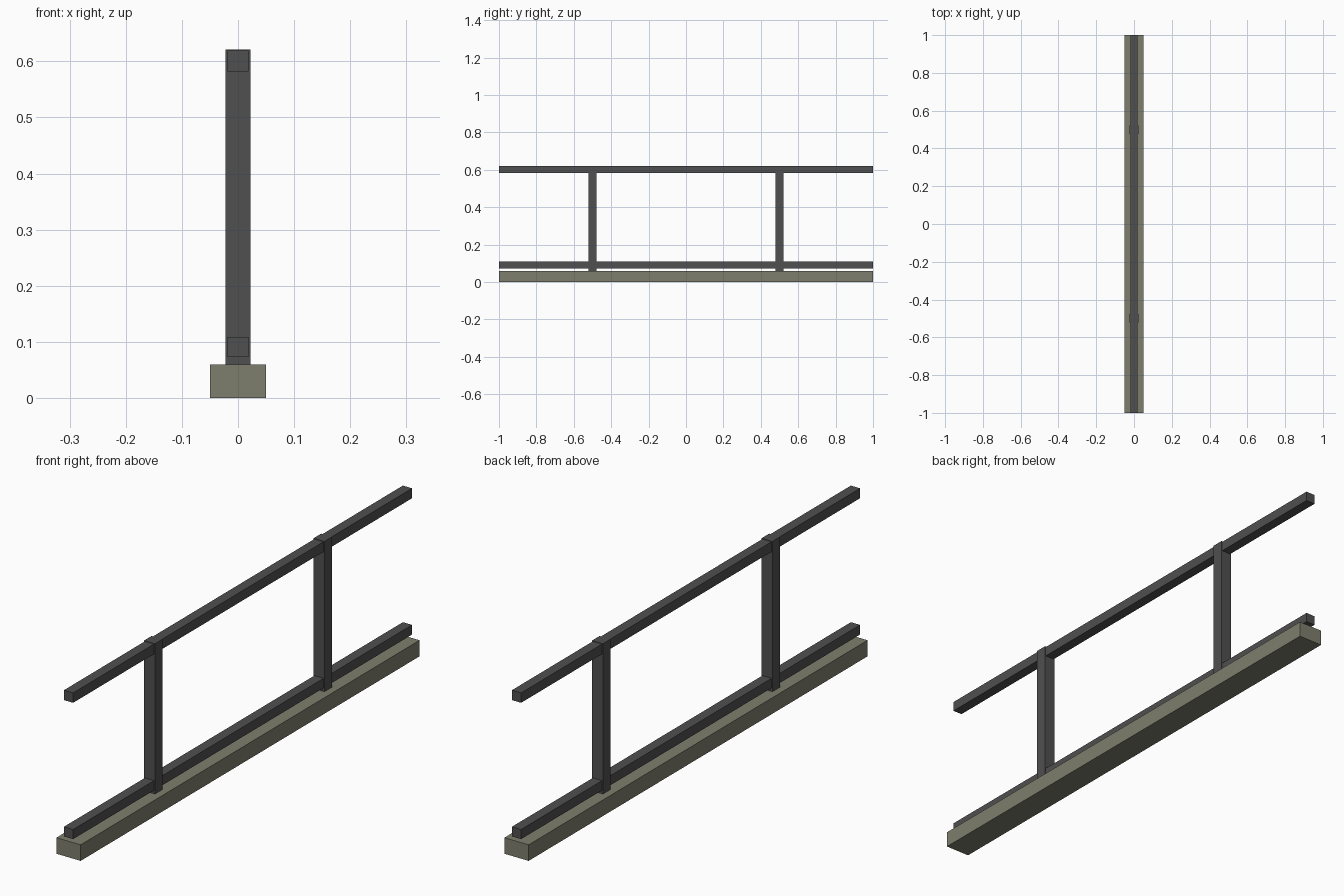
import bpy
import bmesh
from mathutils import Matrix

cube = bpy.data.objects.get("Cube")
if cube:
    bpy.data.objects.remove(cube, do_unlink=True)


def material(name, color):
    mat = bpy.data.materials.new(name)
    mat.use_nodes = True
    mat.diffuse_color = color
    mat.node_tree.nodes["Principled BSDF"].inputs["Base Color"].default_value = color
    return mat


def box(name, width, length, bottom, top, mat, y=0):
    """Box centred on x = 0, spanning bottom to top."""
    mesh = bpy.data.meshes.new(name)
    bm = bmesh.new()
    placement = Matrix.Translation((0, 0, (bottom + top) / 2)) @ Matrix.Diagonal(
        (width, length, top - bottom, 1))
    bmesh.ops.create_cube(bm, size=1, matrix=placement)
    bm.to_mesh(mesh)
    bm.free()
    mesh.materials.append(mat)
    obj = bpy.data.objects.new(name, mesh)
    obj.location.y = y
    bpy.context.collection.objects.link(obj)
    return obj


metal = material("dark grey metal", (0.08, 0.08, 0.08, 1))
stone = material("olive grey stone", (0.21, 0.21, 0.155, 1))

# Kerb along the ground
box("base_kerb", 0.10, 2.0, 0, 0.06, stone)

# Horizontal rails
box("lower_rail", 0.038, 2.0, 0.073, 0.109, metal)
box("top_rail", 0.038, 2.0, 0.582, 0.619, metal)

# Upright posts
for name, y in (("front_post", -0.5), ("back_post", 0.5)):
    box(name, 0.045, 0.045, 0.06, 0.621, metal, y)
